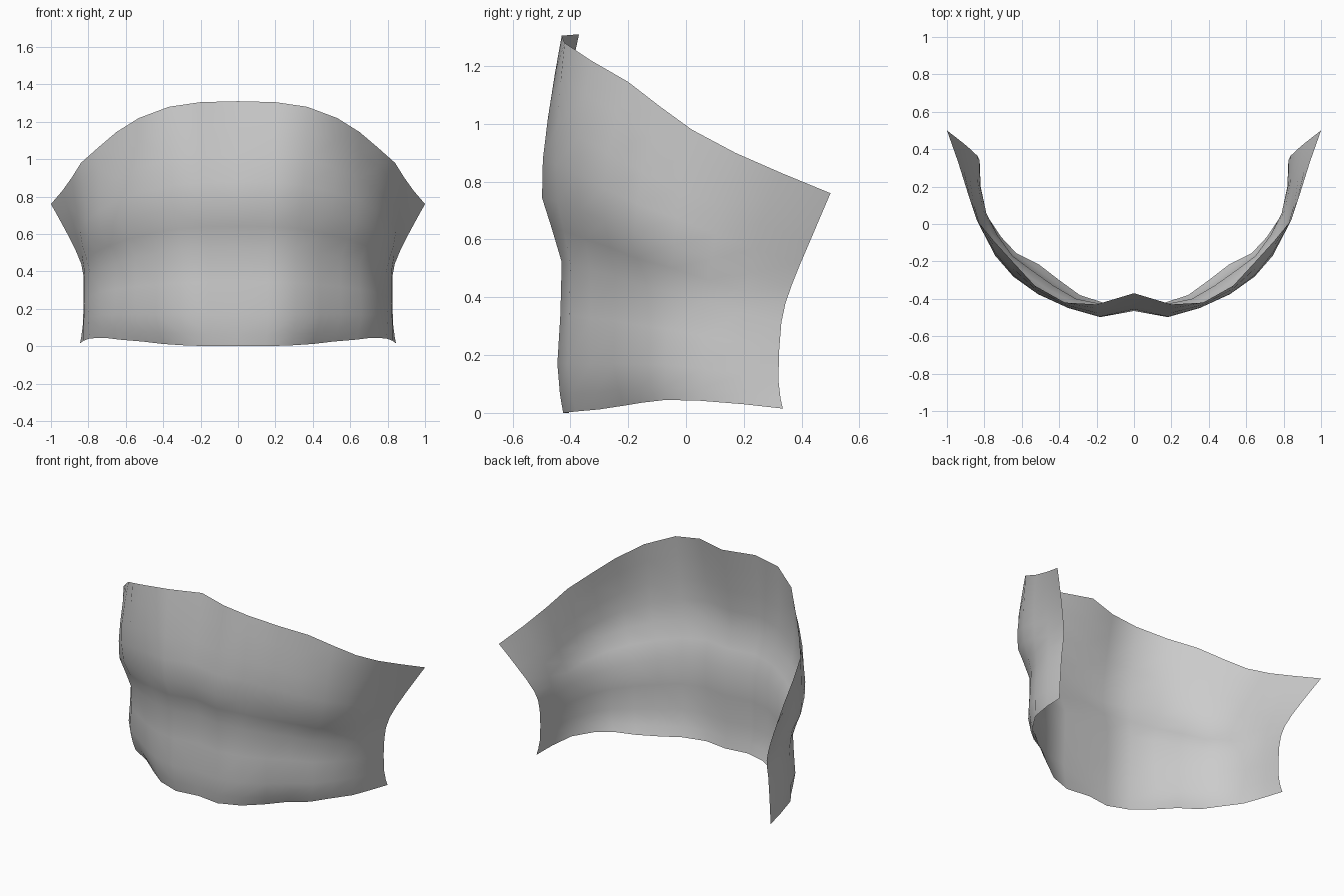
import bpy, bmesh
from mathutils import Vector

if "Cube" in bpy.data.objects:
    bpy.data.objects.remove(bpy.data.objects["Cube"])

# Half cross-sections (x, y) from centre front round to the rear edge,
# keyed by relative height between the lower and upper rims
SECTIONS = [
    (0.00, [(0, -.405), (.15, -.425), (.29, -.38), (.40, -.30), (.51, -.215),
            (.63, -.155), (.71, -.07), (.79, .05), (.825, .20), (.845, .335)]),
    (0.13, [(0, -.42), (.16, -.445), (.31, -.41), (.44, -.33), (.55, -.25),
            (.66, -.17), (.74, -.07), (.80, .06), (.825, .20), (.83, .32)]),
    (0.40, [(0, -.40), (.16, -.43), (.31, -.40), (.43, -.33), (.55, -.245),
            (.65, -.17), (.73, -.06), (.79, .06), (.82, .20), (.825, .33)]),
    (0.57, [(0, -.465), (.18, -.498), (.34, -.445), (.50, -.37), (.63, -.28),
            (.73, -.18), (.80, -.04), (.83, .09), (.835, .22), (.838, .365)]),
    (0.78, [(0, -.43), (.19, -.478), (.36, -.445), (.52, -.37), (.65, -.27),
            (.745, -.15), (.82, -.02), (.86, .12), (.88, .26), (.91, .43)]),
    (1.00, [(0, -.37), (.20, -.43), (.37, -.42), (.53, -.33), (.65, -.20),
            (.75, -.09), (.84, .02), (.89, .17), (.94, .33), (1.0, .50)]),
]
LOWER_RIM = [0, 0, .005, .012, .025, .035, .045, .042, .03, .015]
UPPER_RIM = [1.31, 1.305, 1.28, 1.22, 1.145, 1.06, .98, .90, .83, .76]

# Control rows: rims blended by height
rows = [[Vector((x, y, a + (b - a) * t))
         for (x, y), a, b in zip(pts, LOWER_RIM, UPPER_RIM)]
        for t, pts in SECTIONS]


def midpoint(i, c):
    """Smooth in-between point of rows i and i + 1."""
    p0, p3 = rows[max(i - 1, 0)][c], rows[min(i + 2, len(rows) - 1)][c]
    p1, p2 = rows[i][c], rows[i + 1][c]
    return (p1 + p2) * .5625 - (p0 + p3) * .0625


fine = []
for i, row in enumerate(rows):
    fine.append(row)
    if i + 1 < len(rows):
        fine.append([midpoint(i, c) for c in range(len(row))])

# Curved shell, open at the rear
bm = bmesh.new()
grid = [[bm.verts.new(p) for p in row] for row in fine]
for lo, hi in zip(grid, grid[1:]):
    for c in range(len(lo) - 1):
        bm.faces.new((lo[c], lo[c + 1], hi[c + 1], hi[c]))
mesh = bpy.data.meshes.new("wrap_shell")
bm.to_mesh(mesh)
bm.free()
shell = bpy.data.objects.new("wrap_shell", mesh)
bpy.context.collection.objects.link(shell)

# Left half
mirror = shell.modifiers.new("mirror", 'MIRROR')
mirror.use_clip = True

bpy.context.view_layer.objects.active = shell
shell.select_set(True)
bpy.ops.object.shade_smooth_by_angle(angle=0.7)
